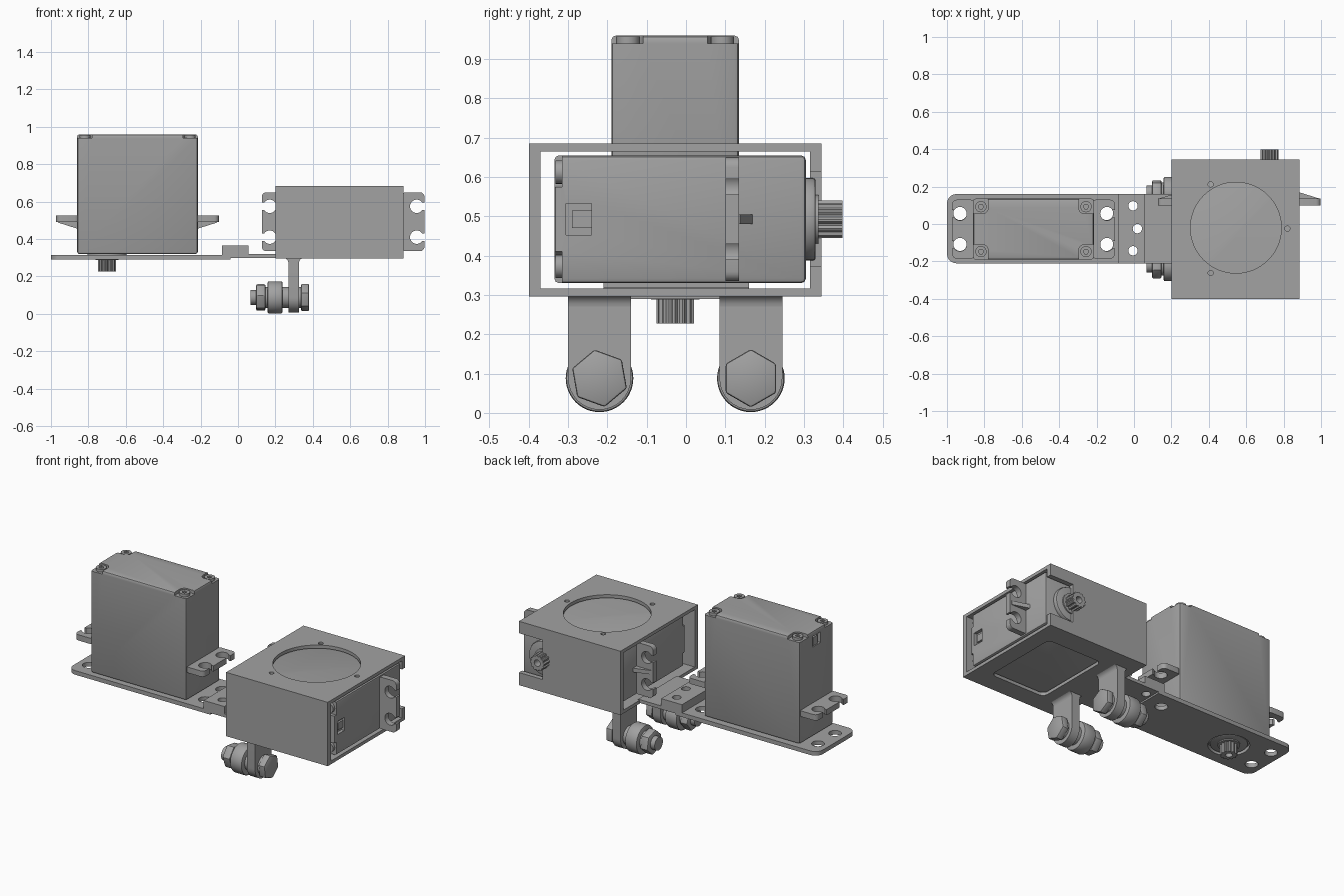
import bpy, bmesh
from math import pi, cos, sin, radians
from mathutils import Matrix, Vector

old = bpy.data.objects.get("Cube")
if old:
    bpy.data.objects.remove(old, do_unlink=True)

grey = bpy.data.materials.new("plain grey")
grey.use_nodes = True
grey.diffuse_color = (0.36, 0.36, 0.36, 1)
grey.node_tree.nodes["Principled BSDF"].inputs["Base Color"].default_value = grey.diffuse_color

# Orientation of a profile's (u, v, depth) in space for each extrusion axis
AXES = {
    "x": Matrix(((0, 0, 1), (1, 0, 0), (0, 1, 0))).to_4x4(),
    "y": Matrix(((1, 0, 0), (0, 0, 1), (0, 1, 0))).to_4x4(),
    "z": Matrix.Identity(4),
}


def prism(name, points, axis, low, high):
    """Extrude a closed profile along an axis."""
    bm = bmesh.new()
    face = bm.faces.new([bm.verts.new((u, v, low)) for u, v in points])
    new = bmesh.ops.extrude_face_region(bm, geom=[face])["geom"]
    bmesh.ops.translate(bm, verts=[g for g in new if isinstance(g, bmesh.types.BMVert)],
                        vec=(0, 0, high - low))
    bm.transform(AXES[axis])
    bmesh.ops.recalc_face_normals(bm, faces=bm.faces)
    mesh = bpy.data.meshes.new(name)
    bm.to_mesh(mesh)
    bm.free()
    mesh.materials.append(grey)
    ob = bpy.data.objects.new(name, mesh)
    bpy.context.collection.objects.link(ob)
    return ob


def ring(u, v, r, n=32, turn=0):
    return [(u + r * cos(turn + 2 * pi * i / n), v + r * sin(turn + 2 * pi * i / n)) for i in range(n)]


def rounded(u0, u1, v0, v1, r, n=5):
    """Rectangle with rounded corners."""
    pts = []
    for k, (u, v) in enumerate([(u1 - r, v1 - r), (u0 + r, v1 - r), (u0 + r, v0 + r), (u1 - r, v0 + r)]):
        pts += [(u + r * cos(a), v + r * sin(a)) for a in (pi / 2 * (k + i / n) for i in range(n + 1))]
    return pts


def box(name, x0, x1, y0, y1, z0, z1):
    return prism(name, [(x0, y0), (x1, y0), (x1, y1), (x0, y1)], "z", z0, z1)


def rod(name, u, v, r, axis, low, high, n=32, turn=0):
    return prism(name, ring(u, v, r, n, turn), axis, low, high)


def apply(ob, mod):
    bpy.ops.object.select_all(action="DESELECT")
    bpy.context.view_layer.objects.active = ob
    ob.select_set(True)
    bpy.ops.object.modifier_apply(modifier=mod.name)


def cut(ob, *cutters):
    for c in cutters:
        mod = ob.modifiers.new("cut", "BOOLEAN")
        mod.operation, mod.solver, mod.object = "DIFFERENCE", "EXACT", c
        apply(ob, mod)
        bpy.data.objects.remove(c, do_unlink=True)
    return ob


def bevel(ob, width, segments=2):
    mod = ob.modifiers.new("bevel", "BEVEL")
    mod.width, mod.segments, mod.limit_method = width, segments, "ANGLE"
    apply(ob, mod)
    return ob


def servo(prefix, matrix):
    """Servo motor with its shaft along local +z and its back at z = 0."""
    hx, hy, pocket = 0.3225, 0.1625, 0.08
    corners = [(sx, sy) for sx in (-1, 1) for sy in (-1, 1)]
    body = bevel(box("body", -hx, hx, -hy, hy, 0, 0.64), 0.012)
    for sx, sy in corners:
        x0, x1 = sorted((sx * (hx - pocket), sx * 0.4))
        y0, y1 = sorted((sy * (hy - pocket), sy * 0.25))
        cut(body, prism("pocket", rounded(x0, x1, y0, y1, 0.03), "z", -0.1, 0.02))
    cut(body, box("socket_cut", hx - 0.02, 0.4, -0.04, 0.04, 0.03, 0.095))
    parts = [body, box("socket", hx - 0.021, hx - 0.008, -0.022, 0.022, 0.045, 0.095)]
    for sx, sy in corners:
        screw = rod("screw", sx * 0.281, sy * 0.12, 0.03, "z", 0.003, 0.03, 20)
        parts.append(cut(screw, rod("drive", sx * 0.281, sy * 0.12, 0.014, "z", -0.1, 0.012, 6)))
    # Mounting ears with open keyhole slots and a stiffening rib
    for sx in (-1, 1):
        x0, x1 = sorted((sx * 0.31, sx * 0.435))
        ear = prism("ear", rounded(x0, x1, -hy + 0.005, hy - 0.005, 0.025), "z", 0.435, 0.47)
        for y in (-0.0825, 0.0825):
            s0, s1 = sorted((sx * 0.395, sx * 0.5))
            cut(ear, rod("hole", sx * 0.393, y, 0.036, "z", 0.4, 0.5, 24),
                box("slot", s0, s1, y - 0.02, y + 0.02, 0.4, 0.5))
        rib = prism("rib", [(sx * 0.31, 0.465), (sx * 0.425, 0.465), (sx * 0.425, 0.472),
                            (sx * 0.31, 0.508)], "y", -0.012, 0.012)
        parts += [ear, rib]
    # Output boss and splined shaft
    sx = 0.1625
    parts.append(bevel(rod("boss", sx, 0, 0.105, "z", 0.63, 0.665, 40), 0.008))
    parts.append(rod("collar", sx, 0, 0.062, "z", 0.66, 0.672, 32))
    teeth = [(sx + r * cos(a), r * sin(a)) for a, r in
             ((2 * pi * i / 48, 0.048 if i % 4 < 2 else 0.041) for i in range(48))]
    parts.append(cut(prism("shaft", teeth, "z", 0.66, 0.733),
                     rod("bore", sx, 0, 0.02, "z", 0.69, 0.8, 16)))
    for p in parts:
        p.name = prefix + "_" + p.name
        p.data.transform(matrix)


servo("upright_servo", Matrix.Translation((-0.5375, -0.0275, 0.96)) @ Matrix.Rotation(pi, 4, "Y"))
servo("boxed_servo", Matrix.Translation((0.5625, -0.335, 0.4925)) @ Matrix.Rotation(-pi / 2, 4, "X"))

# Base plate under the upright servo, stepping up over the tongue
Y0, Y1 = -0.21, 0.16
plate = prism("base_plate", rounded(-1, 0.3, Y0, Y1, 0.05), "z", 0.29, 0.315)
cut(plate, box("trim", -0.04, 0.5, -0.4, 0.4, 0.2, 0.4),
    rod("shaft_hole", -0.70, -0.0275, 0.115, "z", 0.2, 0.4, 40),
    *[rod("mount_hole", x, y, 0.036, "z", 0.2, 0.4, 24) for x in (-0.93, -0.147) for y in (-0.108, 0.057)])
step = box("step_bridge", -0.085, 0.055, Y0, Y1, 0.312, 0.365)
tongue = box("box_tongue", -0.04, 0.21, Y0, Y1, 0.30, 0.32)
for part in (step, tongue, plate):
    cut(part, *[rod("link_hole", x, y, 0.025, "z", 0.2, 0.5, 20)
                for x, y in ((-0.005, 0.097), (-0.005, -0.143), (0.018, -0.025))])

# Housing around the second servo, open at both ends
X0, X1 = 0.2, 0.885
housing = cut(box("housing", X0, X1, -0.4, 0.345, 0.296, 0.685),
              box("inside", 0, 1.2, -0.37, 0.315, 0.316, 0.665),
              rod("round_opening", 0.545, -0.02, 0.243, "z", 0.6, 0.8, 64),
              prism("bottom_opening", rounded(0.41, 0.785, -0.28, 0.21, 0.035), "z", 0.2, 0.4),
              rod("boss_opening", 0.725, 0.4925, 0.12, "y", 0.3, 0.4, 40),
              box("boss_slot", 0.725, 1, 0.3, 0.4, 0.3725, 0.6125))
cut(housing, *[rod("top_hole", x, y, 0.014, "z", 0.6, 0.8, 16)
               for x, y in ((0.41, 0.212), (0.41, -0.262), (0.82, -0.025))])
cut(housing, *[rod("front_hole", x, z, 0.017, "y", -0.5, -0.35, 16)
               for x in (0.632, 0.812) for z in (0.402, 0.583)])

# Two hanging legs, each with a bolt carrying a roller
for side, y in (("left", 0.165), ("right", -0.22)):
    z = 0.088
    outline = [(y + 0.08, 0.3), (y - 0.08, 0.3)]
    outline += [(y - 0.08 * cos(pi * i / 16), z - 0.08 * sin(pi * i / 16)) for i in range(17)]
    prism(side + "_leg", outline, "x", 0.27, 0.325)
    for x, s in ((0.27, -1), (0.325, 1)):
        curve = [(x + s * 0.03 * (1 - cos(a)), 0.27 + 0.03 * sin(a))
                 for a in (pi / 2 * i / 6 for i in range(7))]
        prism(side + "_leg_fillet", curve + [(x - s * 0.01, 0.3), (x - s * 0.01, 0.27)],
              "y", y - 0.08, y + 0.08)
    turn = pi / 2 if side == "left" else radians(100)
    rod(side + "_bolt", y, z, 0.04, "x", 0.068, 0.34, 24)
    bevel(rod(side + "_bolt_head", y, z, 0.074, "x", 0.338, 0.38, 6, turn), 0.006)
    rod(side + "_head_washer", y, z, 0.056, "x", 0.325, 0.34)
    rod(side + "_spacer", y, z, 0.056, "x", 0.236, 0.272)
    bevel(rod(side + "_roller", y, z, 0.086, "x", 0.158, 0.238, 48), 0.008)
    rod(side + "_nut_washer", y, z, 0.056, "x", 0.145, 0.16)
    bevel(rod(side + "_nut", y, z, 0.074, "x", 0.097, 0.147, 6, turn + 0.2), 0.008)

# Smooth round surfaces while keeping hard edges
bpy.ops.object.select_all(action="DESELECT")
for ob in bpy.context.scene.objects:
    if ob.type == "MESH" and ob.data.materials and ob.data.materials[0] == grey:
        ob.select_set(True)
        bpy.context.view_layer.objects.active = ob
bpy.ops.object.shade_smooth_by_angle(angle=radians(30))
